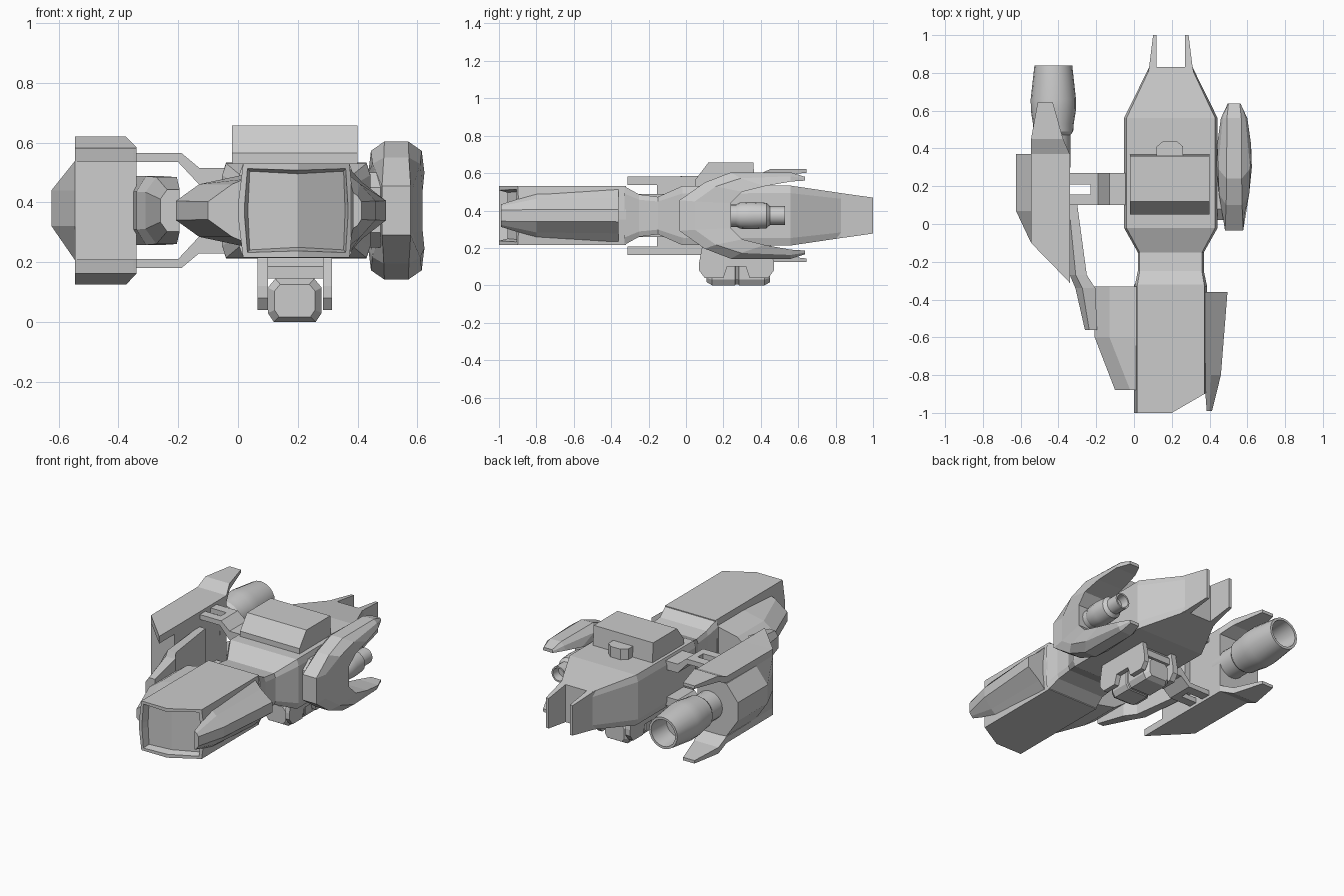
import bpy, bmesh, math
from mathutils import Vector

if "Cube" in bpy.data.objects:
    bpy.data.objects.remove(bpy.data.objects["Cube"])

CX, CZ = 0.195, 0.373   # hull centre line


def finish(name, bm, smooth=False):
    bmesh.ops.recalc_face_normals(bm, faces=bm.faces[:])
    me = bpy.data.meshes.new(name)
    bm.to_mesh(me)
    bm.free()
    ob = bpy.data.objects.new(name, me)
    bpy.context.collection.objects.link(ob)
    if smooth:
        bpy.ops.object.select_all(action='DESELECT')
        ob.select_set(True)
        bpy.context.view_layer.objects.active = ob
        bpy.ops.object.shade_smooth_by_angle(angle=math.radians(25))
    return ob


def loft_bm(rings):
    bm = bmesh.new()
    vs = [[bm.verts.new(p) for p in r] for r in rings]
    n = len(rings[0])
    for a, b in zip(vs, vs[1:]):
        for i in range(n):
            bm.faces.new((a[i], a[(i + 1) % n], b[(i + 1) % n], b[i]))
    bm.faces.new(vs[0])
    bm.faces.new(vs[-1])
    bmesh.ops.recalc_face_normals(bm, faces=bm.faces[:])
    return bm


def loft(name, rings, smooth=False):
    return finish(name, loft_bm(rings), smooth)


def prism(name, pts, axis, a, b):
    """Extrude a 2D profile along axis (0=x: (y,z), 1=y: (x,z), 2=z: (x,y))."""
    def put(p, t):
        q = list(p)
        q.insert(axis, t)
        return q
    return loft(name, [[put(p, t) for p in pts] for t in (a, b)])


def flip(pts):
    return [(p[0], 2 * CZ - p[1]) for p in pts]


def revolve(name, x, z, profile, n=20):
    rings = [[(x + r * math.cos(2 * math.pi * i / n), y, z + r * math.sin(2 * math.pi * i / n))
              for i in range(n)] for y, r in profile]
    return loft(name, rings, True)


def hull_ring(y, top, mid, h):
    return [(CX + sx, y, CZ + sz) for sx, sz in
            [(-top, h), (top, h), (mid, h * .75), (mid, -h * .75), (top, -h), (-top, -h), (-mid, -h * .75), (-mid, h * .75)]]


# Main hull: neck, body and tapering tail
loft("hull", [hull_ring(*s) for s in [
    (-.33, .178, .192, .157), (-.25, .165, .175, .113), (-.15, .165, .175, .1),
    (-.02, .235, .248, .158), (.56, .235, .248, .16), (.83, .108, .115, .12)]])

# Tail prongs
for s, side in ((-1, "left"), (1, "right")):
    loft("tail_prong_" + side, [[(CX + s * a, y, CZ + k) for a, k in
         [(i, h), (o, h), (o, -h), (i, -h)]] for y, i, o, h in
         [(.80, .075, .122, .122), (.83, .075, .115, .12), (1.0, .075, .094, .096)]])

# Nose: slanted right half, recessed windscreen
def nose_ring(y):
    return [(CX + x, y, CZ + z) for x, z in [(-.178, .157), (.178, .157), (.192, .02), (.192, -.02),
            (.178, -.157), (-.178, -.157), (-.195, -.02), (-.195, .02)]]

bm = loft_bm([nose_ring(-1), nose_ring(-.32)])
cut = bmesh.ops.bisect_plane(bm, geom=bm.verts[:] + bm.edges[:] + bm.faces[:],
                             plane_co=(.2, -1, 0), plane_no=(.11, -.19, 0), clear_outer=True)
bmesh.ops.edgeloop_fill(bm, edges=[e for e in cut["geom_cut"] if isinstance(e, bmesh.types.BMEdge)])
bmesh.ops.recalc_face_normals(bm, faces=bm.faces[:])
bm.normal_update()
front = [f for f in bm.faces if f.normal.y < -.5]
bmesh.ops.inset_region(bm, faces=front, thickness=.022)
ext = bmesh.ops.inset_region(bm, faces=front, thickness=.012)
bmesh.ops.translate(bm, verts=list({v for f in front for v in f.verts}), vec=Vector((0, .045, 0)))
finish("nose", bm)

# Cheek armour on both sides of the nose: (y, outer x, h, ridge x, h, root x, h)
def cheek(name, rows):
    loft(name, [[(xo, y, CZ + ho), (xm, y, CZ + hm), (xi, y, CZ + hi),
                 (xi, y, CZ - hi), (xm, y, CZ - hm), (xo, y, CZ - ho)]
                for y, xo, ho, xm, hm, xi, hi in rows])

cheek("left_cheek", [(-.33, -.208, .032, -.13, .088, .02, .12), (-.60, -.208, .032, -.13, .088, .02, .12),
                     (-.88, -.10, .03, -.02, .088, .02, .105)])
cheek("right_cheek", [(-.36, .495, .033, .415, .095, .37, .145), (-.80, .46, .032, .408, .09, .37, .12),
                      (-.99, .413, .03, .40, .05, .385, .06)])

# Roof housing and its rear sensor
prism("roof_housing", [(.05, .5), (.05, .565), (.12, .657), (.36, .657), (.37, .5)], 0, -.02, .4)
prism("roof_sensor", [(.12, .36), (.26, .36), (.26, .41), (.225, .44), (.155, .44), (.12, .41)], 2, .5, .6)

# Belly turret hung between two brackets
bracket = [(.09, .23), (.07, .12), (.07, .08), (.1, .04), (.2, .04), (.22, .1),
           (.32, .1), (.34, .04), (.44, .04), (.47, .08), (.47, .12), (.45, .23)]
prism("belly_bracket_left", bracket, 0, .065, .1)
prism("belly_bracket_right", bracket, 0, .285, .315)
prism("belly_crossbar", [(.1, .145), (.1, .185), (.16, .23), (.4, .23), (.44, .185), (.44, .145)], 0, .095, .29)
tur = [(-.09, .03), (-.09, .115), (-.065, .145), (.065, .145), (.09, .115), (.09, .03), (.07, .0), (-.07, .0)]
loft("belly_turret", [[(.19 + x * k, y, .07 + (z - .07) * k) for x, z in tur]
                      for y, k in [(.11, .75), (.14, 1), (.262, 1), (.268, .93), (.278, .93), (.284, 1), (.42, 1), (.45, .75)]])

# Left engine pod: bulged wall block
def pod_ring(yi, yo, b, x2=-.34):
    return [(x2, yi, .56), (-.545, yo, .54), (-.545 - b, yo, .44),
            (-.545 - b, yo, .322), (-.545, yo, .206), (x2, yi, .186)]

loft("left_pod_wall", [pod_ring(-.155, -.10, 0), pod_ring(.07, .07, .08), pod_ring(.37, .37, .08)])

# Left engine pod: top and bottom plates rising into rear fins
for k, nm in ((1, "top"), (-1, "bottom")):
    def P(x, y, z):
        return (x, y, CZ + k * (z - CZ))
    bmp = [[P(xa, ya, z0), P(xb, yb, z0), P(xb, yb, z1), P(xa, ya, z1)] for xa, ya, xb, yb, z0, z1 in
           [(-.35, -.30, -.34, -.312, .537, .583), (-.545, -.10, -.34, -.09, .537, .583),
            (-.545, .37, -.34, .37, .545, .585), (-.545, .45, -.375, .45, .582, .621),
            (-.51, .643, -.43, .643, .602, .621)]]
    loft("left_pod_plate_" + nm, bmp)

# Left engine with hollow nozzle
revolve("left_engine", -.427, CZ, [(.3, .09), (.47, .09), (.49, .105), (.53, .108), (.6, .119),
                                   (.66, .12), (.84, .1), (.84, .085), (.7, .075)])

# Boom joining left cheek to left pod
loft("left_boom", [[(a, y, CZ + h * .55), (a + .35 * (b - a), y, CZ + h), (b, y, CZ + h),
                    (b, y, CZ - h), (a + .35 * (b - a), y, CZ - h), (a, y, CZ - h * .55)]
                   for y, a, b, h in [(-.56, -.26, -.195, .07), (-.34, -.31, -.205, .112),
                                      (-.27, -.34, -.25, .115), (.1, -.37, -.30, .115)]])

# Slotted arms between hull and left pod
arm = [(-.36, .566), (-.19, .566), (-.13, .516), (-.02, .516), (-.02, .46), (-.13, .46), (-.2, .535), (-.36, .535)]
mid = [(-.23, .566)] + arm[1:7] + [(-.23, .535)]
for nm, f in (("top", lambda p: p), ("bottom", flip)):
    prism("arm_front_" + nm, f(arm), 1, .1, .155)
    prism("arm_rear_" + nm, f(arm), 1, .21, .27)
    prism("arm_web_" + nm, f(mid), 1, .155, .21)

# Right pod: C-shaped shell, (outer y, z, inner y, z, ridge half width, full half width)
half = [(-.035, .455, .24, .44, .048, .055, .088), (.10, .55, .30, .50, .042, .08, .094),
        (.24, .604, .42, .53, .04, .085, .09), (.56, .604, .56, .555, .038, .06, .07),
        (.637, .58, .637, .56, .03, .034, .034)]

def pod_section(row, k):
    yo, zo, yi, zi, w, m, e = row
    ym, zm = yo + .3 * (yi - yo), zo + .42 * (zi - zo)
    return [(.53 + x, y, CZ + k * (z - CZ)) for x, y, z in
            [(-w, yo, zo), (w, yo, zo), (m, ym, zm), (e, yi, zi), (-e, yi, zi), (-m, ym, zm)]]

loft("right_pod", [pod_section(r, 1) for r in reversed(half)] + [pod_section(r, -1) for r in half])

# Right thruster and its mount to the hull
revolve("right_thruster", .53, CZ, [(.2, .06), (.27, .06), (.29, .07), (.35, .073), (.43, .068),
                                    (.45, .05), (.53, .05), (.53, .04), (.48, .035)], 16)
prism("right_mount", [(.02, .3), (.02, .45), (.08, .5), (.22, .5), (.24, .45), (.24, .3), (.22, .25), (.08, .25)], 0, .40, .48)
